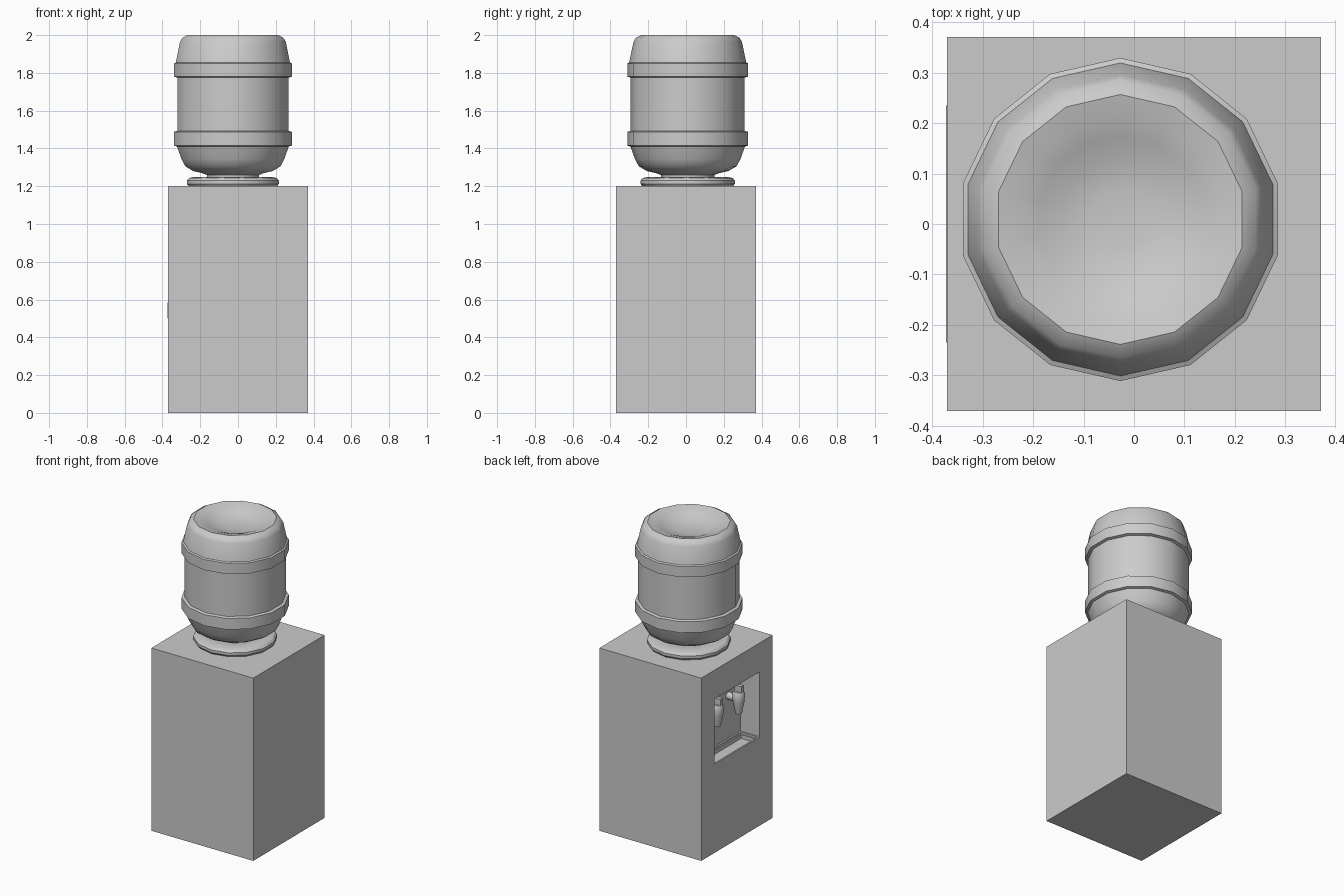
import bpy, bmesh, math
from mathutils import Matrix

if "Cube" in bpy.data.objects:
    bpy.data.objects.remove(bpy.data.objects["Cube"])


def add_object(name, bm, smooth=False):
    bmesh.ops.recalc_face_normals(bm, faces=bm.faces)
    mesh = bpy.data.meshes.new(name)
    bm.to_mesh(mesh)
    bm.free()
    ob = bpy.data.objects.new(name, mesh)
    bpy.context.collection.objects.link(ob)
    bpy.ops.object.select_all(action='DESELECT')
    ob.select_set(True)
    bpy.context.view_layer.objects.active = ob
    if smooth:
        bpy.ops.object.shade_smooth_by_angle(angle=math.radians(32))
    return ob


def box_bm(lo, hi):
    bm = bmesh.new()
    size = [b - a for a, b in zip(lo, hi)]
    mid = [(a + b) / 2 for a, b in zip(lo, hi)]
    bmesh.ops.create_cube(bm, size=1, matrix=Matrix.Translation(mid) @ Matrix.Diagonal((*size, 1)))
    return bm


def lathe(name, profile, centre, sides, axis='Z'):
    """Spin an (r, z) profile around the vertical axis, or lay it along +x."""
    bm = bmesh.new()
    rings = []
    for r, z in profile:
        if r == 0:
            rings.append([bm.verts.new((0, 0, z))] * sides)
        else:
            angles = [math.pi / 2 + 2 * math.pi * i / sides for i in range(sides)]
            rings.append([bm.verts.new((r * math.cos(a), r * math.sin(a), z)) for a in angles])
    for a, b in zip(rings, rings[1:]):
        for i in range(sides):
            j = (i + 1) % sides
            bm.faces.new(list(dict.fromkeys((a[i], a[j], b[j], b[i]))))
    turn = Matrix.Rotation(math.pi / 2, 4, 'Y') if axis == 'X' else Matrix()
    bm.transform(Matrix.Translation(centre) @ turn)
    return add_object(name, bm, True)


# Cabinet with a dispensing recess in its left (-x) face
cutter = add_object("recess_cutter", box_bm((-0.5, -0.235, 0.5), (-0.23, 0.235, 1.01)))
cutter.hide_render = True
cabinet = add_object("cabinet", box_bm((-0.37, -0.37, 0), (0.37, 0.37, 1.2)))
cut = cabinet.modifiers.new("recess", 'BOOLEAN')
cut.operation = 'DIFFERENCE'
cut.solver = 'EXACT'
cut.object = cutter
bpy.ops.object.modifier_apply(modifier=cut.name)
bpy.data.objects.remove(cutter)

# Drip tray filling the bottom of the recess, with a stepped basin
bm = box_bm((-0.372, -0.235, 0.5), (-0.23, 0.235, 0.585))
top = max(bm.faces, key=lambda f: f.calc_center_median().z)
for inset, drop in ((0.015, 0.012), (0.012, 0.025)):
    bmesh.ops.inset_region(bm, faces=[top], thickness=inset)
    top = bmesh.ops.extrude_discrete_faces(bm, faces=[top])["faces"][0]
    bmesh.ops.translate(bm, verts=top.verts, vec=(0, 0, -drop))
add_object("drip_tray", bm)

# Two taps: tapered spout, pipe to the back wall, lever on top
for side, y in (("left", 0.11), ("right", -0.11)):
    lathe(side + "_tap_spout",
          [(0, 0.77), (0.02, 0.77), (0.026, 0.80), (0.036, 0.85), (0.038, 0.90),
           (0.03, 0.915), (0, 0.915)], (-0.305, y, 0), 12)
    lathe(side + "_tap_pipe", [(0, 0), (0.024, 0), (0.024, 0.08), (0, 0.08)],
          (-0.305, y, 0.865), 12, 'X')
    add_object(side + "_tap_lever", box_bm((-0.335, y - 0.012, 0.91), (-0.285, y + 0.012, 0.955)))

# Collar the bottle sits in
CENTRE = (-0.027, 0.009, 0)
lathe("bottle_collar", [(0, 1.2), (0.24, 1.2), (0.25, 1.213), (0.25, 1.23), (0.238, 1.243),
                        (0.21, 1.25), (0.17, 1.247), (0, 1.235)], CENTRE, 14)

# Upturned water bottle: neck, rounded shoulder, two raised bands, dished base
lathe("water_bottle", [
    (0, 1.235), (0.14, 1.235), (0.142, 1.26), (0.17, 1.27), (0.215, 1.28), (0.258, 1.305),
    (0.28, 1.345), (0.303, 1.41), (0.32, 1.415), (0.32, 1.488), (0.302, 1.493),
    (0.302, 1.775), (0.32, 1.78), (0.32, 1.85), (0.31, 1.855), (0.287, 1.965),
    (0.275, 1.985), (0.2475, 2.0), (0.205, 1.99), (0.165, 1.975), (0.12, 1.955),
    (0.06, 1.947), (0, 1.945)], CENTRE, 14)
